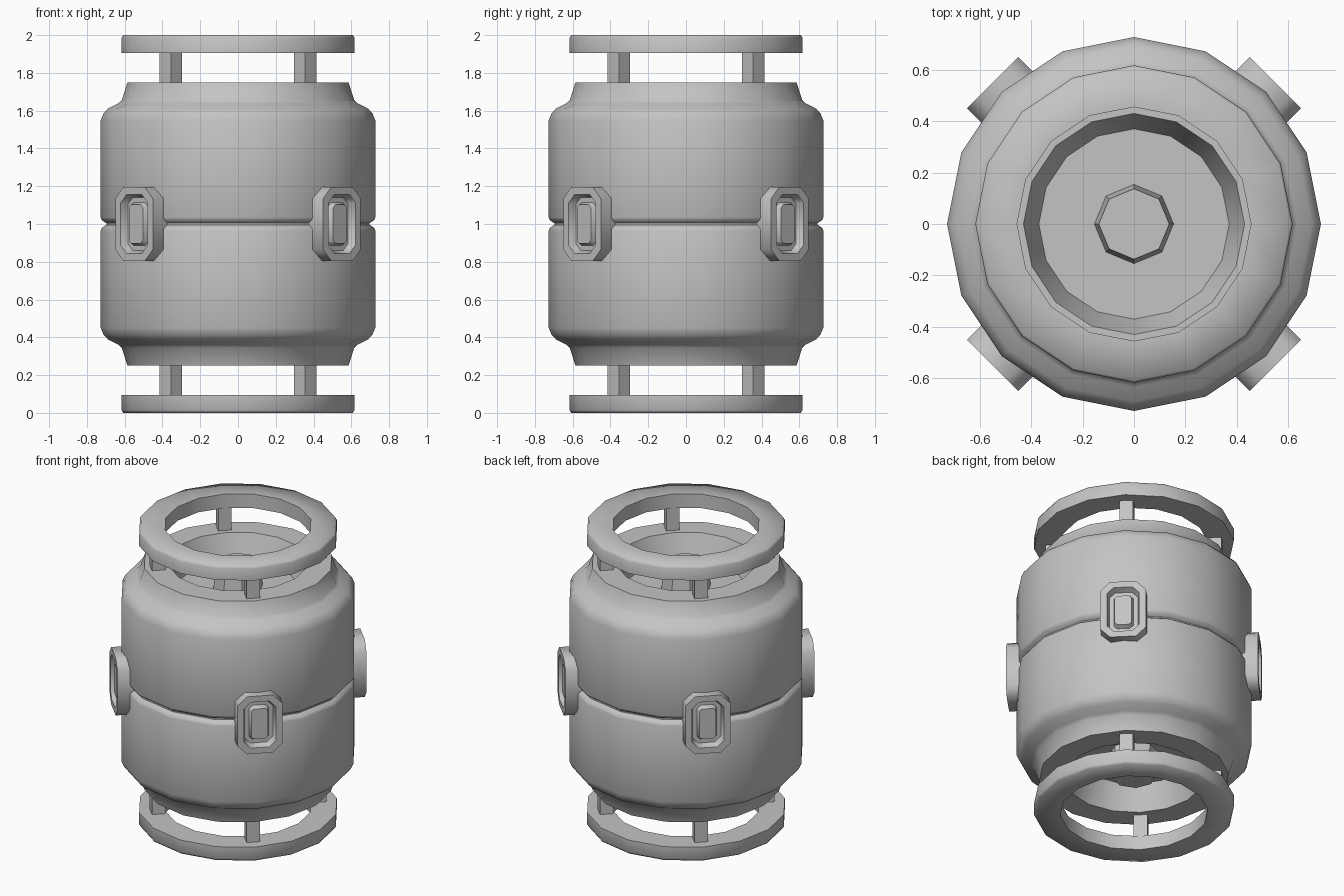
import bpy, bmesh
from math import sin, cos, pi, radians
from mathutils import Matrix, Vector

cube = bpy.data.objects.get("Cube")
if cube:
    bpy.data.objects.remove(cube)

GREY = (0.55, 0.55, 0.55, 1)
metal = bpy.data.materials.new("plain grey metal")
metal.use_nodes = True
metal.diffuse_color = GREY
metal.node_tree.nodes["Principled BSDF"].inputs["Base Color"].default_value = GREY


def make(name, loops, closed=False, place=Matrix(), smooth=30):
    """Skin a stack of point loops; cap both ends or join last to first."""
    bm = bmesh.new()
    rings = [[bm.verts.new(place @ Vector(p)) for p in loop] for loop in loops]
    n = len(rings[0])
    pairs = list(zip(rings, rings[1:]))
    if closed:
        pairs.append((rings[-1], rings[0]))
    else:
        bm.faces.new(rings[0])
        bm.faces.new(rings[-1])
    for a, b in pairs:
        for i in range(n):
            j = (i + 1) % n
            bm.faces.new((a[i], a[j], b[j], b[i]))
    bmesh.ops.recalc_face_normals(bm, faces=bm.faces)
    mesh = bpy.data.meshes.new(name)
    bm.to_mesh(mesh)
    bm.free()
    mesh.materials.append(metal)
    obj = bpy.data.objects.new(name, mesh)
    bpy.context.collection.objects.link(obj)
    bpy.ops.object.select_all(action="DESELECT")
    obj.select_set(True)
    bpy.context.view_layer.objects.active = obj
    bpy.ops.object.shade_smooth_by_angle(angle=radians(smooth))


def circle(r, z, sides=16):
    return [(r * cos(2 * pi * i / sides), r * sin(2 * pi * i / sides), z)
            for i in range(sides)]


def cut_rect(w, h, c, x):
    """Rectangle with clipped corners at mid height, facing +x."""
    return [(x, y, 1 + z) for y, z in (
        (w - c, -h), (w, c - h), (w, h - c), (w - c, h),
        (c - w, h), (-w, h - c), (-w, c - h), (c - w, -h))]


# Drum: upper half profile from recess floor to waist groove, then mirrored
half = [(0.37, 0.58), (0.43, 0.75), (0.585, 0.75), (0.616, 0.655),
        (0.635, 0.638), (0.69, 0.61), (0.712, 0.585), (0.727, 0.55),
        (0.727, 0.035), (0.721, 0.02), (0.697, 0.004)]
profile = half + [(r, -z) for r, z in reversed(half)]
make("drum_body", [circle(r, 1 + z) for r, z in profile], smooth=40)

# Matching fittings at both ends
for end, s in (("top", 1), ("bottom", -1)):
    ring = [(0.455, 0.905), (0.617, 0.905), (0.617, 0.985), (0.608, 1.0), (0.455, 1.0)]
    make(end + "_ring", [circle(r, 1 + s * z) for r, z in ring], closed=True, smooth=65)
    valve = [(0.155, 0.57), (0.137, 0.745)]
    make(end + "_valve", [circle(r, 1 + s * z, 8) for r, z in valve])

# Posts and side latches on the four diagonals
latch = [(0.141, 0.195, 0.06, 0.65), (0.141, 0.195, 0.06, 0.778),
         (0.1, 0.155, 0.042, 0.778), (0.088, 0.14, 0.036, 0.736),
         (0.06, 0.115, 0.02, 0.736), (0.052, 0.102, 0.016, 0.765)]
sides = ("back_left", "back_right", "front_right", "front_left")
for k, side in enumerate(sides):
    turn = Matrix.Rotation(radians(45 + 90 * k), 4, "Z")
    make(side + "_latch", [cut_rect(*row) for row in latch], place=turn, smooth=50)
    for end, s in (("top", 1), ("bottom", -1)):
        posts = [[(0.502 + a, b, 1 + s * z) for a, b in
                  ((-0.042, -0.042), (0.042, -0.042), (0.042, 0.042), (-0.042, 0.042))]
                 for z in (0.74, 0.92)]
        make(f"{side}_{end}_post", posts, place=turn)
